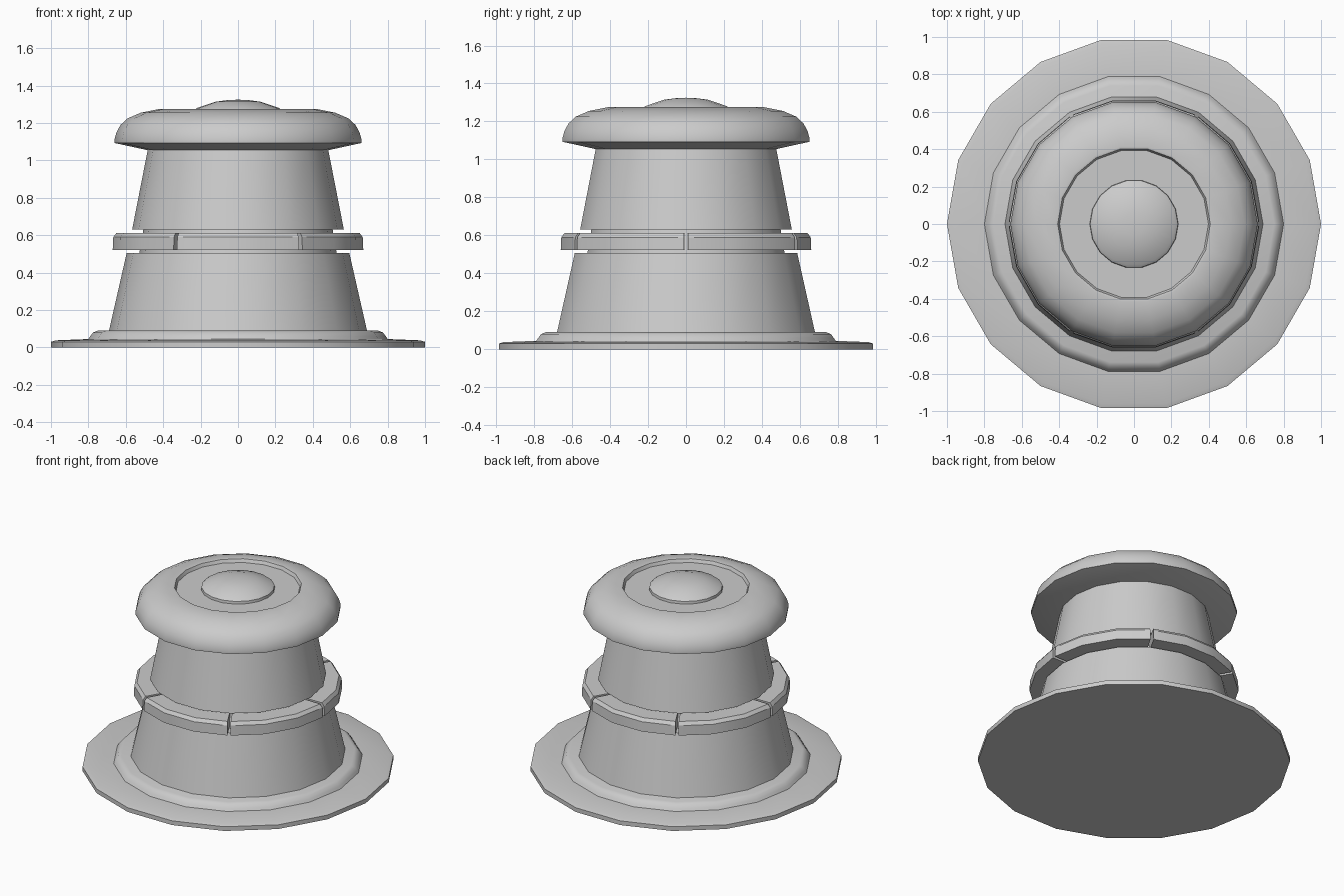
import bpy
import bmesh
from math import cos, sin, radians

if "Cube" in bpy.data.objects:
    bpy.data.objects.remove(bpy.data.objects["Cube"])

SIDES = 18


def finish(bm, name):
    bmesh.ops.remove_doubles(bm, verts=bm.verts, dist=1e-5)
    bmesh.ops.recalc_face_normals(bm, faces=bm.faces)
    mesh = bpy.data.meshes.new(name)
    bm.to_mesh(mesh)
    bm.free()
    obj = bpy.data.objects.new(name, mesh)
    bpy.context.collection.objects.link(obj)
    bpy.ops.object.select_all(action='DESELECT')
    obj.select_set(True)
    bpy.context.view_layer.objects.active = obj
    bpy.ops.object.shade_smooth_by_angle(angle=radians(32))
    return obj


def lathe(name, profile):
    """Revolve (radius, z) points; the profile starts and ends on the axis."""
    bm = bmesh.new()
    rings = []
    for r, z in profile:
        if r == 0:
            rings.append([bm.verts.new((0, 0, z))] * SIDES)
        else:
            rings.append([bm.verts.new((r * cos(radians(i * 360 / SIDES)),
                                        r * sin(radians(i * 360 / SIDES)), z))
                          for i in range(SIDES)])
    for a, b in zip(rings, rings[1:]):
        for i in range(SIDES):
            j = (i + 1) % SIDES
            quad = list(dict.fromkeys((a[i], a[j], b[j], b[i])))
            bm.faces.new(quad)
    return finish(bm, name)


def arc_segment(name, section, angles):
    """Sweep a closed (radius, z) section through the given angles."""
    bm = bmesh.new()
    rows = [[bm.verts.new((r * cos(radians(a)), r * sin(radians(a)), z))
             for r, z in section] for a in angles]
    n = len(section)
    for p, q in zip(rows, rows[1:]):
        for i in range(n):
            j = (i + 1) % n
            bm.faces.new((p[i], p[j], q[j], q[i]))
    bm.faces.new(rows[0])
    bm.faces.new(rows[-1][::-1])
    return finish(bm, name)


# Wide base plate with raised collar
lathe("base_plate", [(0, 0), (1, 0), (1, 0.03), (0.975, 0.038), (0.80, 0.045),
                     (0.79, 0.06), (0.775, 0.08), (0.75, 0.09), (0, 0.09)])

# Tapered body, lower and upper, with a narrower core between
lathe("lower_body", [(0, 0.08), (0.692, 0.08), (0.595, 0.506), (0, 0.506)])
lathe("core", [(0, 0.49), (0.53, 0.49), (0.503, 0.65), (0, 0.65)])
lathe("upper_body", [(0, 0.63), (0.566, 0.63), (0.48, 1.07), (0, 1.07)])

# Split ring of six segments
section = [(0.50, 0.522), (0.67, 0.522), (0.667, 0.59), (0.65, 0.612), (0.50, 0.612)]
for k in range(6):
    s = k * 60
    arc_segment(f"ring_segment_{k + 1}", section, [s + 0.9, s + 20, s + 40, s + 59.1])

# Mushroom cap with a shallow recess on top
lathe("cap", [(0, 1.055), (0.485, 1.055), (0.66, 1.093), (0.661, 1.11),
              (0.65, 1.15), (0.628, 1.19), (0.59, 1.225), (0.52, 1.255),
              (0.42, 1.275), (0.408, 1.272), (0.398, 1.25), (0, 1.25)])

# Domed button in the recess
lathe("dome_button", [(0, 1.24), (0.238, 1.24), (0.235, 1.268), (0.22, 1.28),
                      (0.12, 1.314), (0.06, 1.322), (0, 1.325)])
